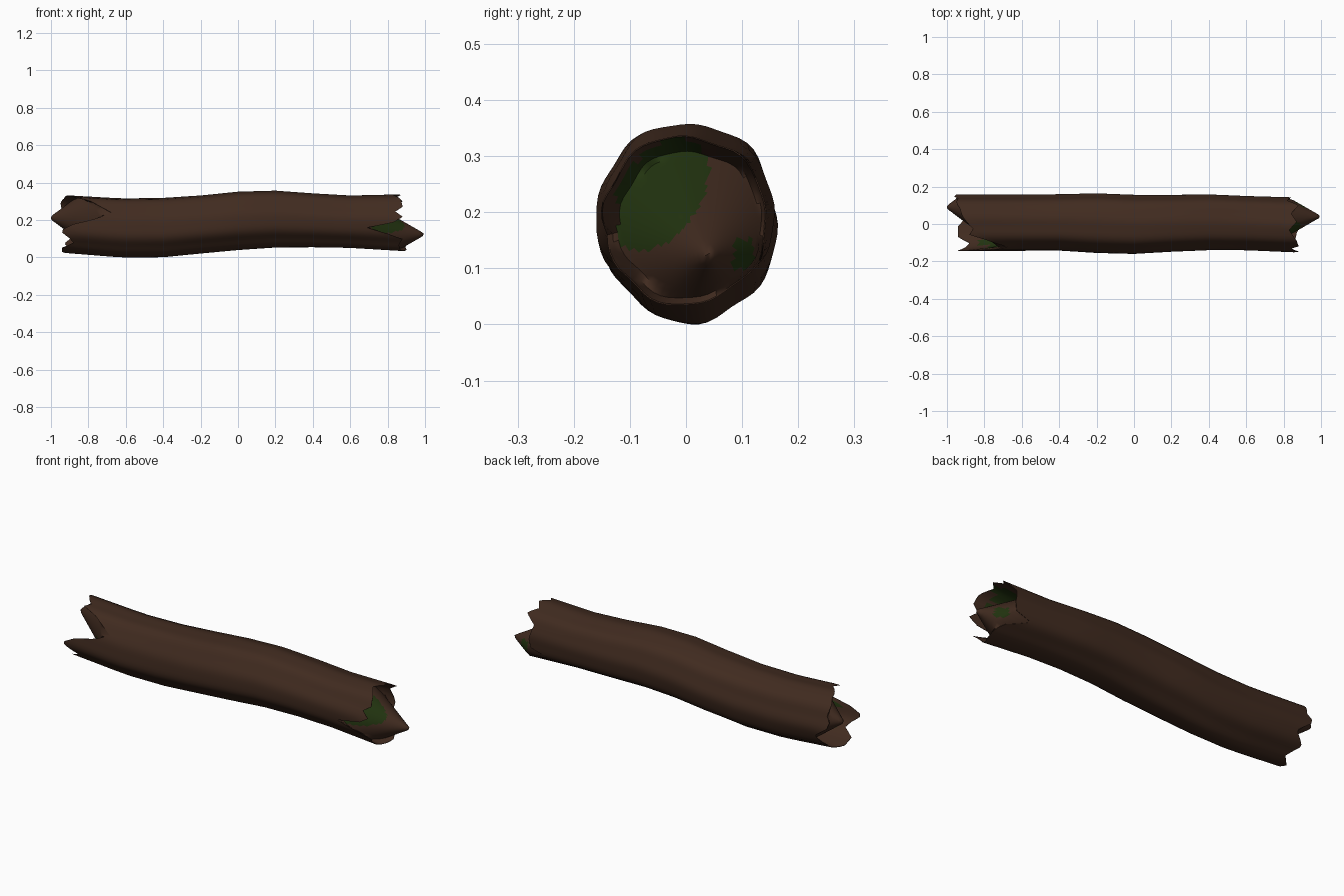
import bpy, bmesh, math

if "Cube" in bpy.data.objects:
    bpy.data.objects.remove(bpy.data.objects["Cube"])

N = 60          # sides around the log
BODY = 0.6      # half length of the unbroken middle


def material(name, rgb):
    m = bpy.data.materials.new(name)
    m.diffuse_color = (*rgb, 1)
    m.use_nodes = True
    m.node_tree.nodes["Principled BSDF"].inputs["Base Color"].default_value = m.diffuse_color
    return m


def interp(pts, v):
    """Linear interpolation through (position, value...) points."""
    if v <= pts[0][0]:
        return pts[0][1:]
    for a, b in zip(pts, pts[1:]):
        if v <= b[0]:
            t = (v - a[0]) / (b[0] - a[0])
            return tuple(p + (q - p) * t for p, q in zip(a[1:], b[1:]))
    return pts[-1][1:]


# x, centre y, centre z, half width, half height
SPINE = [(-.95, .005, .182, .150, .153), (-.62, .006, .159, .149, .157),
         (-.4, .008, .161, .150, .158), (-.2, .004, .177, .159, .155),
         (0, -.002, .196, .158, .156), (.2, .004, .205, .152, .152),
         (.4, .010, .198, .149, .144), (.6, .006, .190, .145, .140),
         (.9, -.004, .184, .147, .152)]

# broken rims: angle (0 = back, 90 = top, 180 = front), distance from centre
RIM_R = [(0, .84), (30, .82), (48, .88), (66, .84), (84, .87), (102, .83),
         (126, .87), (144, .88), (156, .84), (168, .88), (180, .83), (192, .69),
         (204, .80), (216, .88), (234, .86), (252, .87), (270, .89), (288, .90),
         (300, .89), (312, .86), (330, .74), (342, .83), (360, .84)]
RIM_L = [(0, .95), (12, .96), (24, .94), (45, .95), (60, .93), (75, .92),
         (90, .89), (102, .86), (114, .88), (126, .79), (150, .68), (165, .75),
         (180, .88), (195, .95), (210, .90), (222, .88), (240, .94), (264, .94),
         (288, .88), (315, .93), (340, .87), (360, .95)]

# solid heartwood splinter at each end: tip y, tip z, tip x, slope
SPLINTER = {1: (.04, .122, .993, 1.75), -1: (.09, .21, 1.0, 1.35)}


def point(x, deg, scale=1.0):
    a = math.radians(deg)
    cy, cz, ry, rz = interp(SPINE, x)
    # long bark ridges, drifting slowly around the trunk
    bark = 1 + .022 * math.sin(5 * a + 3.66 + .6 * x) + .015 * math.sin(9 * a - .8 * x + 1)
    return (x, cy + ry * bark * scale * math.cos(a), cz + rz * bark * scale * math.sin(a))


def end_ring(side, f, scale):
    rim = RIM_R if side > 0 else RIM_L
    out = []
    for i in range(N):
        d = i * 360 / N
        out.append(point(side * (BODY + (interp(rim, d)[0] - BODY) * f), d, scale))
    return out


def raise_splinter(side, p):
    ty, tz, tip, slope = SPLINTER[side]
    d = math.hypot(p[1] - ty, p[2] - tz)
    return (side * max(abs(p[0]), min(tip, tip + .012 - slope * d)), p[1], p[2])


# ring list running from the left hollow, over the bark, into the right hollow
def hollow(side):
    flat = [[point(side * x, i * 360 / N, s) for i in range(N)]
            for x, s in ((.56, .09), (.56, .18), (.56, .27), (.56, .36), (.565, .45),
                         (.57, .54), (.58, .62), (.59, .7))]
    flat += [end_ring(side, f, s) for f, s in
             ((.1, .77), (.3, .83), (.55, .88), (.8, .935))]
    lifted = [[raise_splinter(side, p) for p in r] for r in flat]
    return lifted + [end_ring(side, 1, .985)]


def bark_end(side):
    return [end_ring(side, f, 1) for f in (1, .75, .5, .25)]


left_in, right_in = hollow(-1), hollow(1)
body = [[point(-BODY + j * .1, i * 360 / N) for i in range(N)] for j in range(13)]
rings = left_in + bark_end(-1) + body + bark_end(1)[::-1] + right_in[::-1]

bm = bmesh.new()
vr = [[bm.verts.new(p) for p in r] for r in rings]
hollow_rows = len(left_in) - 1
inside = []
for k, (r1, r2) in enumerate(zip(vr, vr[1:])):
    for i in range(N):
        j = (i + 1) % N
        f = bm.faces.new((r1[i], r1[j], r2[j], r2[i]))
        if k < hollow_rows or k >= len(vr) - 1 - hollow_rows:
            inside.append(f)
for r, side in ((vr[0], -1), (vr[-1], 1)):      # hollow floors
    c = bm.verts.new(raise_splinter(side, point(side * .56, 0, 0)))
    for i in range(N):
        inside.append(bm.faces.new((r[i], r[(i + 1) % N], c)))
bmesh.ops.recalc_face_normals(bm, faces=bm.faces)

# moss patches on the hollow walls
for f in inside:
    c = f.calc_center_median()
    y, z = c.y, c.z
    if c.x > 0:
        # slanted oval high at the front, plus a small spot low at the back
        u = y + .045 - .35 * (z - .23)
        patch = (u / .078) ** 2 + ((z - .23) / .1) ** 2 < 1 and y > -.122
        patch = patch or (.085 < y < .118 and .1 < z < .152)
    else:
        patch = -.13 < y < -.06 and .05 < z < .18 and abs(c.x) < .8
    f.material_index = 1 if patch else 0

me = bpy.data.meshes.new("hollow_log")
bm.to_mesh(me)
bm.free()
log = bpy.data.objects.new("hollow_log", me)
bpy.context.collection.objects.link(log)
me.materials.append(material("dark brown bark", (.052, .024, .014)))
me.materials.append(material("moss green", (.016, .034, .005)))
bpy.context.view_layer.objects.active = log
log.select_set(True)
bpy.ops.object.shade_smooth_by_angle(angle=math.radians(50))

# rest on the ground
low = min(v.co.z for v in me.vertices)
for v in me.vertices:
    v.co.z -= low
